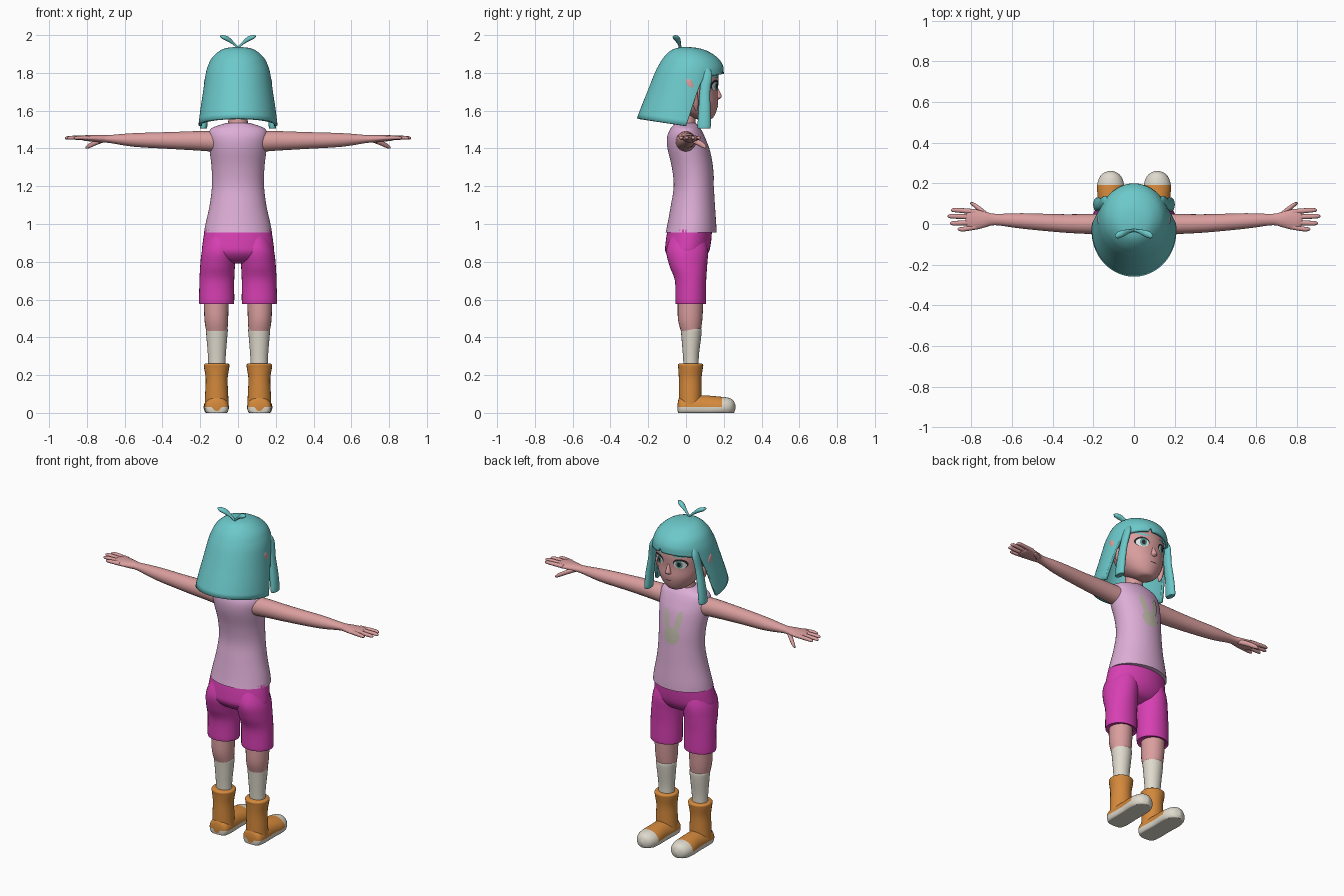
import bpy, bmesh, math

cube = bpy.data.objects.get("Cube")
if cube:
    bpy.data.objects.remove(cube, do_unlink=True)


def material(name, *rgb):
    m = bpy.data.materials.new(name)
    m.use_nodes = True
    m.diffuse_color = (*rgb, 1)
    m.node_tree.nodes["Principled BSDF"].inputs["Base Color"].default_value = (*rgb, 1)
    return m


TEAL = material("teal_hair", .15, .58, .59)
SKIN = material("skin", .70, .34, .34)
LILAC = material("lilac_cloth", .72, .42, .67)
MAGENTA = material("magenta_cloth", .68, .05, .45)
ORANGE = material("orange_boot", .66, .25, .045)
CREAM = material("cream", .74, .70, .61)
BEIGE = material("beige_print", .52, .49, .40)
DARK = material("dark_lash", .02, .02, .025)
IRIS = material("iris_green", .08, .3, .28)
WHITE = material("eye_white", .85, .85, .83)


def finish(name, bm, mats, rule=None, mirror=False):
    """Turn a bmesh into a smooth object, optionally mirrored in x."""
    if rule:
        for f in bm.faces:
            f.material_index = rule(f.calc_center_median())
    me = bpy.data.meshes.new(name)
    bm.to_mesh(me)
    bm.free()
    ob = bpy.data.objects.new(name, me)
    bpy.context.collection.objects.link(ob)
    for m in mats:
        me.materials.append(m)
    bpy.ops.object.select_all(action='DESELECT')
    ob.select_set(True)
    bpy.context.view_layer.objects.active = ob
    bpy.ops.object.shade_smooth_by_angle(angle=math.radians(50))
    if mirror:
        mod = ob.modifiers.new("mirror", 'MIRROR')
        mod.use_mirror_merge = False
    return ob


def spline(rows, steps=5):
    """Smooth curve through the rows."""
    out = []
    for i in range(len(rows) - 1):
        p0, p1, p2, p3 = (rows[max(0, min(len(rows) - 1, i + k))] for k in (-1, 0, 1, 2))
        for s in range(steps):
            t = s / steps
            out.append([.5 * (2*b + (c - a)*t + (2*a - 5*b + 4*c - d)*t*t + (3*b - a - 3*c + d)*t**3)
                        for a, b, c, d in zip(p0, p1, p2, p3)])
    return out + [list(rows[-1])]


def at(rows, z):
    """Row interpolated at a given height."""
    rows = sorted(rows)
    z = max(rows[0][0], min(rows[-1][0], z))
    for a, b in zip(rows, rows[1:]):
        if z <= b[0]:
            t = (z - a[0]) / max(b[0] - a[0], 1e-9)
            return [p + (q - p) * t for p, q in zip(a, b)]
    return rows[-1]


def body(*rows):
    """Height, half width, front, back -> height, centre x, centre y, radii."""
    return [(z, 0, (f + b) / 2, w, (f - b) / 2) for z, w, f, b in rows]


def loft(name, axis, rows, mats, rule=None, mirror=False, n=24, floor=None):
    """Elliptical rings (position, two centres, two radii) along an axis."""
    bm = bmesh.new()
    rings = []
    for p, c1, c2, r1, r2 in spline(rows):
        ring = []
        for i in range(n):
            a = 2 * math.pi * i / n
            co = [c1 + r1 * math.cos(a), c2 + r2 * math.sin(a)]
            co.insert("xyz".index(axis), p)
            if floor is not None:
                co[2] = max(floor, co[2])
            ring.append(bm.verts.new(co))
        rings.append(ring)
    for a, b in zip(rings, rings[1:]):
        for i in range(n):
            j = (i + 1) % n
            bm.faces.new((a[i], a[j], b[j], b[i]))
    bm.faces.new(rings[0])
    bm.faces.new(rings[-1])
    bmesh.ops.recalc_face_normals(bm, faces=bm.faces)
    return finish(name, bm, mats, rule, mirror)


def decal(name, rows, x, z, rx, rz, mat, lift=.003, tilt=0, mirror=True):
    """Thin oval lying on the +y side of a lofted body."""
    surface = spline(rows)
    bm = bmesh.new()

    def vert(u, v):
        px = x + u * math.cos(tilt) - v * math.sin(tilt)
        pz = z + u * math.sin(tilt) + v * math.cos(tilt)
        _, _, cy, w, d = at(surface, pz)
        return bm.verts.new((px, cy + d * math.sqrt(max(0, 1 - (px / w) ** 2)) + lift, pz))

    n, rings = 24, []
    centre = vert(0, 0)
    for k in (.3, .65, 1):
        rings.append([vert(k * rx * math.cos(2 * math.pi * i / n),
                           k * rz * math.sin(2 * math.pi * i / n)) for i in range(n)])
    for i in range(n):
        j = (i + 1) % n
        bm.faces.new((centre, rings[0][j], rings[0][i]))
        for a, b in zip(rings, rings[1:]):
            bm.faces.new((a[i], a[j], b[j], b[i]))
    return finish(name, bm, [mat], mirror=mirror)


# Shirt with printed rabbit silhouette
SHIRT = body((.955, .18, .162, -.108), (1, .172, .16, -.098), (1.1, .15, .153, -.08),
             (1.2, .138, .147, -.065), (1.3, .14, .14, -.075), (1.4, .152, .122, -.098),
             (1.46, .157, .1, -.1), (1.5, .147, .08, -.085), (1.52, .11, .065, -.07),
             (1.535, .06, .05, -.055))
loft("shirt", "z", SHIRT, [LILAC], n=48)
decal("rabbit_face", SHIRT, 0, 1.275, .052, .05, BEIGE, mirror=False)
decal("rabbit_ears", SHIRT, .038, 1.36, .018, .065, BEIGE, .004, -.2)

# Shorts
loft("shorts_hips", "z", body((.97, .176, .138, -.098), (.9, .187, .132, -.108),
     (.85, .188, .12, -.108), (.81, .15, .09, -.075), (.79, .07, .04, -.03)), [MAGENTA], n=40)
loft("shorts_legs", "z", [(.58, .113, .025, .088, .077), (.588, .113, .025, .093, .081),
     (.7, .112, .024, .092, .083), (.78, .108, .012, .092, .1), (.86, .1, .006, .09, .11),
     (.94, .09, .01, .07, .09)], [MAGENTA], mirror=True, n=32)

# Legs: bare knee above, sock below
loft("knees", "z", [(.43, .112, .026, .056, .052), (.5, .115, .022, .063, .065),
     (.62, .115, .025, .066, .068)], [SKIN], mirror=True)
loft("socks", "z", [(.22, .112, .028, .045, .04), (.3, .112, .026, .047, .042),
     (.4, .112, .028, .055, .052), (.44, .112, .028, .058, .055), (.447, .112, .028, .054, .05)],
     [CREAM], mirror=True)

# Boots with pale soles and toe caps
loft("boot_shafts", "z", [(.03, .113, .022, .064, .06), (.1, .113, .022, .061, .06),
     (.18, .113, .022, .058, .06), (.235, .113, .024, .066, .065), (.255, .113, .024, .067, .067),
     (.262, .113, .024, .058, .058)], [ORANGE], mirror=True)
loft("boot_feet", "y", [(-.044, .113, .03, .02, .02), (-.035, .113, .03, .052, .05),
     (0, .113, .03, .064, .06), (.1, .114, .03, .062, .062), (.18, .115, .03, .067, .056),
     (.225, .115, .03, .057, .05), (.25, .115, .03, .036, .036), (.262, .115, .03, .006, .01)],
     [ORANGE, CREAM], lambda c: int(c.z < .028 or c.y > .19), True, 40, 0)

# Arms, fingers, thumbs
loft("arms", "x", [(.1, 0, 1.435, .055, .055), (.2, 0, 1.44, .05, .052),
     (.35, .003, 1.442, .045, .045), (.55, .015, 1.445, .038, .036), (.68, .022, 1.45, .028, .021),
     (.73, .022, 1.452, .038, .02), (.78, .022, 1.454, .05, .017), (.815, .024, 1.455, .045, .014),
     (.83, .024, 1.455, .02, .008)], [SKIN], mirror=True)
for label, y0, tip, y1 in (("index", .06, .9, .068), ("middle", .034, .917, .038),
                           ("ring", .008, .905, .004), ("little", -.015, .868, -.025)):
    loft(label + "_fingers", "x", [(.78, y0, 1.455, .013, .012), (tip - .03, y1, 1.457, .0115, .01),
         (tip - .006, y1, 1.455, .008, .007), (tip, y1, 1.455, .002, .002)], [SKIN], mirror=True, n=12)
loft("thumbs", "x", [(.715, .035, 1.445, .016, .014), (.755, .068, 1.43, .016, .014),
     (.79, .095, 1.413, .011, .012), (.807, .103, 1.404, .003, .004)], [SKIN], mirror=True, n=12)

# Head, neck, nose, ears
HEAD = body((1.553, .02, .115, .07), (1.56, .05, .14, .04), (1.59, .09, .158, -.02),
            (1.64, .123, .17, -.07), (1.7, .143, .168, -.095), (1.78, .15, .172, -.1),
            (1.85, .13, .15, -.09), (1.9, .08, .09, -.06))
loft("head", "z", HEAD, [SKIN], n=48)
loft("neck", "z", body((1.46, .07, .055, -.06), (1.54, .052, .05, -.05), (1.63, .05, .06, -.05)), [SKIN])
loft("nose", "z", [(1.658, 0, .165, .005, .004), (1.668, 0, .168, .018, .018),
     (1.682, 0, .168, .015, .02), (1.72, 0, .164, .006, .006)], [SKIN], n=16)
loft("ears", "z", [(1.6, .135, .055, .004, .005), (1.64, .148, .048, .013, .018),
     (1.71, .162, .028, .017, .03), (1.755, .168, .015, .012, .022), (1.775, .168, .008, .003, .004)],
     [SKIN], mirror=True, n=16)

# Painted face
decal("eye_lashes", HEAD, .07, 1.735, .039, .029, DARK, .002)
decal("eye_whites", HEAD, .069, 1.729, .033, .024, WHITE, .004)
decal("irises", HEAD, .066, 1.731, .018, .023, IRIS, .0055)
decal("pupils", HEAD, .066, 1.731, .01, .014, DARK, .007)
decal("eyebrows", HEAD, .07, 1.78, .036, .006, TEAL, .004, .1)
decal("mouth", HEAD, 0, 1.622, .022, .0025, DARK, .002, mirror=False)

# Hair shell: each column of the dome runs down to its own hem height
HAIR = spline(body((1.938, .001, .001, -.001), (1.932, .06, .06, -.05), (1.915, .1, .115, -.085),
                   (1.88, .138, .168, -.12), (1.84, .158, .195, -.145), (1.8, .17, .2, -.165),
                   (1.7, .185, .2, -.205), (1.6, .2, .2, -.245), (1.5, .212, .2, -.28)))


def hem(angle):
    a = abs(math.degrees(angle))
    if a < 62:
        return 1.795 + (.018 if 10 < angle * 57.3 < 16 else 0) - .00002 * a * a / 4
    if a < 80:
        return 1.775 - .245 * ((a - 62) / 18) ** 2
    return 1.525 - .035 * math.cos(angle)


bm = bmesh.new()
columns, levels = 120, 24
grid = []
for i in range(columns):
    a = 2 * math.pi * i / columns - math.pi
    column = []
    for k in range(levels + 1):
        z = 1.938 - (1.938 - hem(a)) * (k / levels) ** 1.7
        _, _, cy, w, d = at(HAIR, z)
        column.append(bm.verts.new((w * math.sin(a), cy + d * math.cos(a), z)))
    grid.append(column)
for i in range(columns):
    p, q = grid[i], grid[(i + 1) % columns]
    for k in range(levels):
        bm.faces.new((p[k], p[k + 1], q[k + 1], q[k]))
bm.faces.new([c[0] for c in grid])
bmesh.ops.recalc_face_normals(bm, faces=bm.faces)
shell = finish("hair_shell", bm, [TEAL])
thick = shell.modifiers.new("thickness", 'SOLIDIFY')
thick.thickness, thick.offset = .016, -1

# Side locks and sprout on top
loft("side_locks", "z", [(1.505, .182, .096, .012, .026), (1.515, .182, .096, .019, .035),
     (1.6, .174, .098, .019, .032), (1.7, .158, .1, .017, .028), (1.79, .142, .11, .016, .028),
     (1.84, .125, .1, .008, .015)], [TEAL], mirror=True, n=16)
loft("sprout_leaves", "x", [(-.002, -.03, 1.93, .008, .008), (.02, -.035, 1.953, .008, .009),
     (.05, -.045, 1.977, .016, .014), (.08, -.055, 1.989, .016, .011), (.094, -.06, 1.994, .003, .003)],
     [TEAL], mirror=True, n=14)
